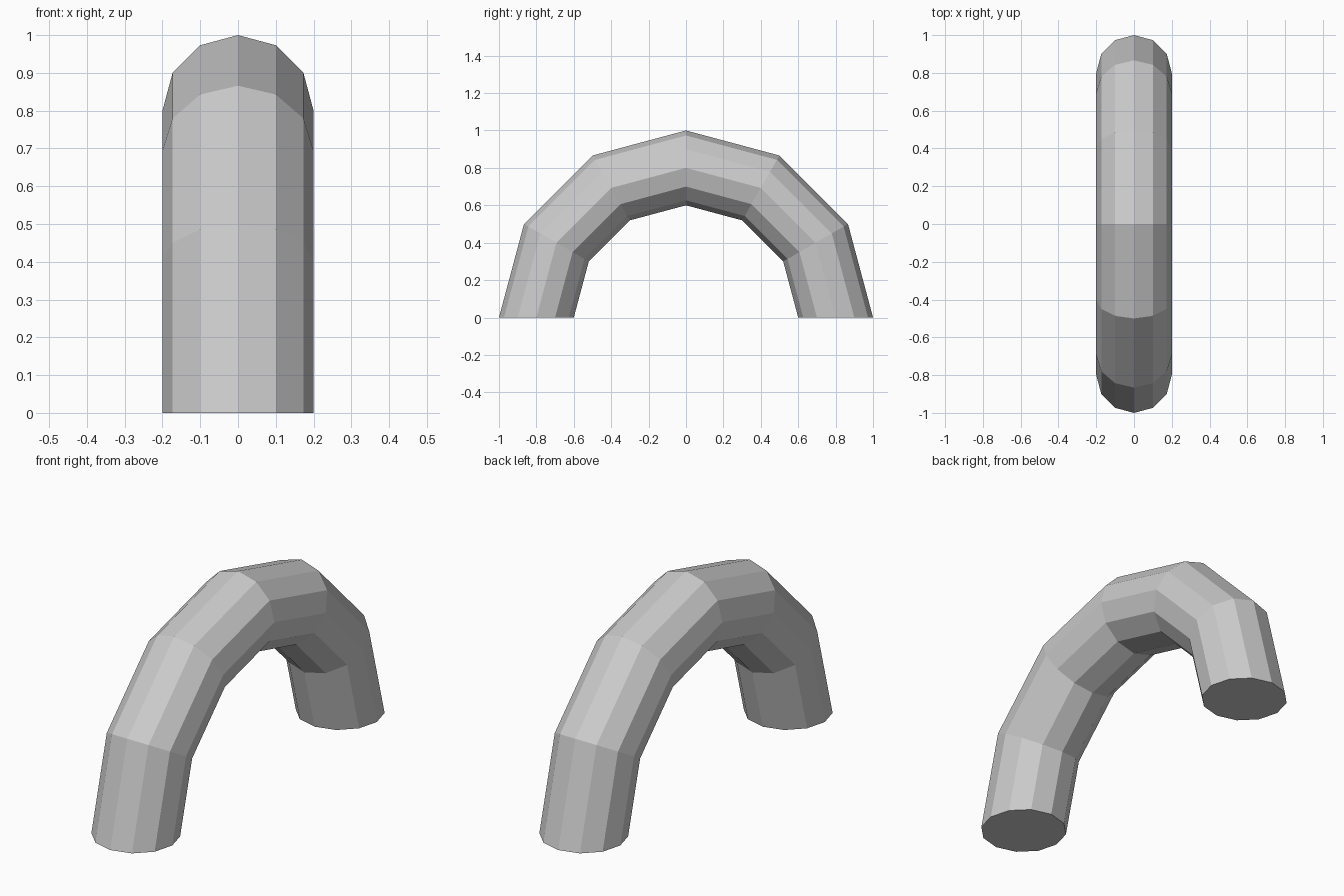
import bpy, bmesh, math
from mathutils import Matrix, Vector

cube = bpy.data.objects.get("Cube")
if cube:
    bpy.data.objects.remove(cube, do_unlink=True)

ARCH_RADIUS, TUBE_RADIUS = 0.8, 0.2
ARCH_STEPS, SIDES = 6, 12

# Plain grey
grey = bpy.data.materials.new("plain_grey")
grey.use_nodes = True
colour = (0.6, 0.6, 0.6, 1)
grey.diffuse_color = colour
grey.node_tree.nodes["Principled BSDF"].inputs["Base Color"].default_value = colour

bm = bmesh.new()

# Round cross-section standing on the ground at the back end
ring = bmesh.ops.create_circle(bm, segments=SIDES, radius=TUBE_RADIUS, cap_ends=False)
bmesh.ops.translate(bm, verts=ring["verts"], vec=(0, ARCH_RADIUS, 0))

# Sweep it over in a half circle to the front end
bmesh.ops.spin(bm, geom=bm.verts[:] + bm.edges[:], cent=(0, 0, 0), axis=(1, 0, 0),
               angle=math.pi, steps=ARCH_STEPS, use_duplicate=False)

# Flat caps on both feet
bmesh.ops.holes_fill(bm, edges=[e for e in bm.edges if e.is_boundary], sides=SIDES)
bmesh.ops.recalc_face_normals(bm, faces=bm.faces[:])

mesh = bpy.data.meshes.new("arched_tube")
bm.to_mesh(mesh)
bm.free()
mesh.materials.append(grey)
bpy.context.collection.objects.link(bpy.data.objects.new("arched_tube", mesh))
